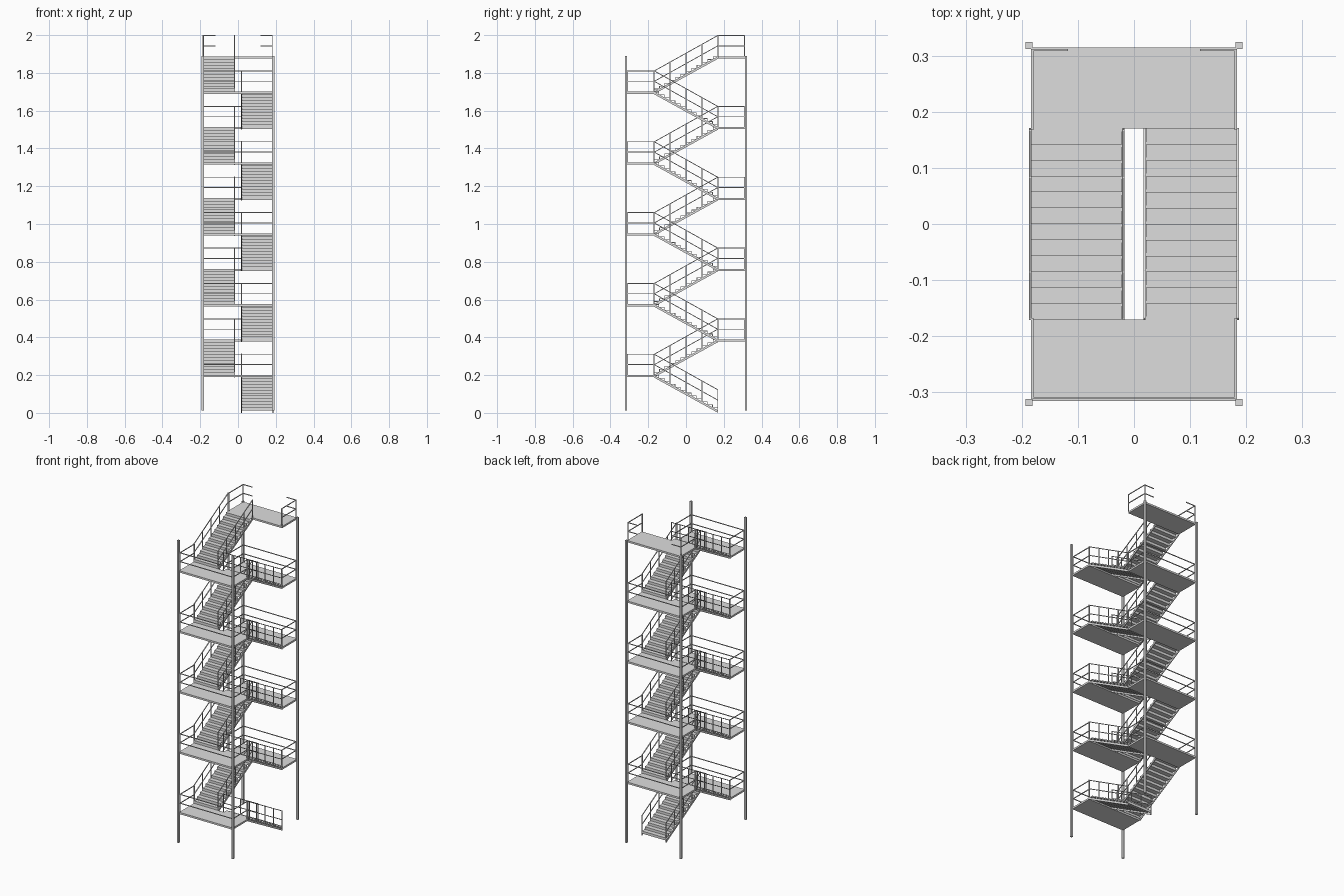
import bpy
import bmesh
from mathutils import Vector

if "Cube" in bpy.data.objects:
    bpy.data.objects.remove(bpy.data.objects["Cube"])

FLIGHTS, STEPS = 10, 12
BASE, RISE = 0.013, 0.1875          # ground level, height of one flight
RUN = 0.17                          # flights span y = -RUN .. RUN
HW, HD = 0.184, 0.315               # half width and half depth of landings
RAIL_H, T = 0.1098, 0.0042          # handrail height, bar thickness
RX, RY = 0.1815, 0.310              # landing rail positions

STEEL = bpy.data.materials.new("light_grey_steel")
STEEL.diffuse_color = (0.73, 0.73, 0.73, 1)
STEEL.use_nodes = True
STEEL.node_tree.nodes["Principled BSDF"].inputs["Base Color"].default_value = STEEL.diffuse_color


def finish(bm, name):
    bmesh.ops.recalc_face_normals(bm, faces=bm.faces)
    mesh = bpy.data.meshes.new(name)
    bm.to_mesh(mesh)
    bm.free()
    mesh.materials.append(STEEL)
    ob = bpy.data.objects.new(name, mesh)
    bpy.context.collection.objects.link(ob)
    return ob


def box(bm, lo, hi):
    vs = bmesh.ops.create_cube(bm, size=1)["verts"]
    for v in vs:
        v.co = Vector([lo[i] if v.co[i] < 0 else hi[i] for i in range(3)])


def extrude_x(bm, pts, x0, x1):
    """Solid from a closed (y, z) outline between two x planes."""
    a = [bm.verts.new((x0, y, z)) for y, z in pts]
    b = [bm.verts.new((x1, y, z)) for y, z in pts]
    bm.faces.new(a)
    bm.faces.new(b[::-1])
    for i in range(len(pts)):
        j = (i + 1) % len(pts)
        bm.faces.new((a[i], b[i], b[j], a[j]))


def bar(bm, p, q, t=T):
    """Square bar between two points."""
    p, q = Vector(p), Vector(q)
    d = (q - p).normalized()
    side = d.cross(Vector((0, 0, 1)))
    side = Vector((1, 0, 0)) if side.length < 1e-4 else side.normalized()
    up = side.cross(d)
    rings = [[bm.verts.new(c + (side * s + up * u) * t / 2)
              for s, u in ((-1, -1), (1, -1), (1, 1), (-1, 1))]
             for c in (p - d * t / 2, q + d * t / 2)]
    a, b = rings
    bm.faces.new(a[::-1])
    bm.faces.new(b)
    for i in range(4):
        j = (i + 1) % 4
        bm.faces.new((a[i], a[j], b[j], b[i]))


def railing(bm, p, q, posts):
    """Top rail, middle rail and evenly spaced uprights; posts are 0..1."""
    p, q = Vector(p), Vector(q)
    for h in (RAIL_H, RAIL_H / 2):
        bar(bm, p + Vector((0, 0, h)), q + Vector((0, 0, h)))
    for f in posts:
        c = p.lerp(q, f)
        bar(bm, c, c + Vector((0, 0, RAIL_H)))


# Four corner columns
bm = bmesh.new()
for sx in (-1, 1):
    for sy in (-1, 1):
        cx, cy = sx * 0.187, sy * 0.318
        box(bm, (cx - 0.006, cy - 0.006, BASE), (cx + 0.006, cy + 0.006, 1.89))
finish(bm, "corner_columns")

treads, stringers = bmesh.new(), bmesh.new()
stair_rails, landings, landing_rails = bmesh.new(), bmesh.new(), bmesh.new()

for n in range(FLIGHTS):
    side = 1 if n % 2 == 0 else -1      # right flights climb forwards
    z0 = BASE + n * RISE
    z1 = z0 + RISE
    ys, ye = side * RUN, -side * RUN
    dy, dz = (ye - ys) / STEPS, RISE / STEPS

    # Folded tread and riser plate
    t = 0.003
    upper, lower = [], []
    off = t if dy > 0 else -t
    for i in range(STEPS):
        y, z = ys + i * dy, z0 + i * dz
        upper += [(y, z), (y, z + dz)]
        lower += [(y + off, z if i == 0 else z - t), (y + off, z + dz - t)]
    upper.append((ye, z1))
    lower.append((ye, z1 - t))
    extrude_x(treads, upper + lower[::-1], side * 0.021, side * 0.183)

    # Sloping side stringers and handrails
    for xa, xb in ((0.0165, 0.021), (0.183, 0.187)):
        extrude_x(stringers, [(ys, z0 - 0.013), (ye, z1 - 0.013),
                              (ye, z1), (ys, z0)], side * xa, side * xb)
        xm = side * (xa + xb) / 2
        railing(stair_rails, (xm, ys * 0.988, z0), (xm, ye * 0.988, z1),
                [k / 4 for k in range(5)])

    # Landing slab at the top of the flight
    s = -side
    y_in, y_out = s * RUN, s * HD
    box(landings, (-HW, min(y_in, y_out), z1 - 0.011), (HW, max(y_in, y_out), z1))

    # Landing guard rails; the top landing has an opening at the back
    for sx in (-1, 1):
        railing(landing_rails, (sx * RX, y_in, z1), (sx * RX, s * RY, z1), (0, 1))
        if n == FLIGHTS - 1:
            railing(landing_rails, (sx * RX, s * RY, z1), (sx * 0.12, s * RY, z1), ())
    if n < FLIGHTS - 1:
        railing(landing_rails, (-RX, s * RY, z1), (RX, s * RY, z1), ())

finish(treads, "stair_treads")
finish(stringers, "stair_stringers")
finish(stair_rails, "stair_railings")
finish(landings, "landings")
finish(landing_rails, "landing_railings")
